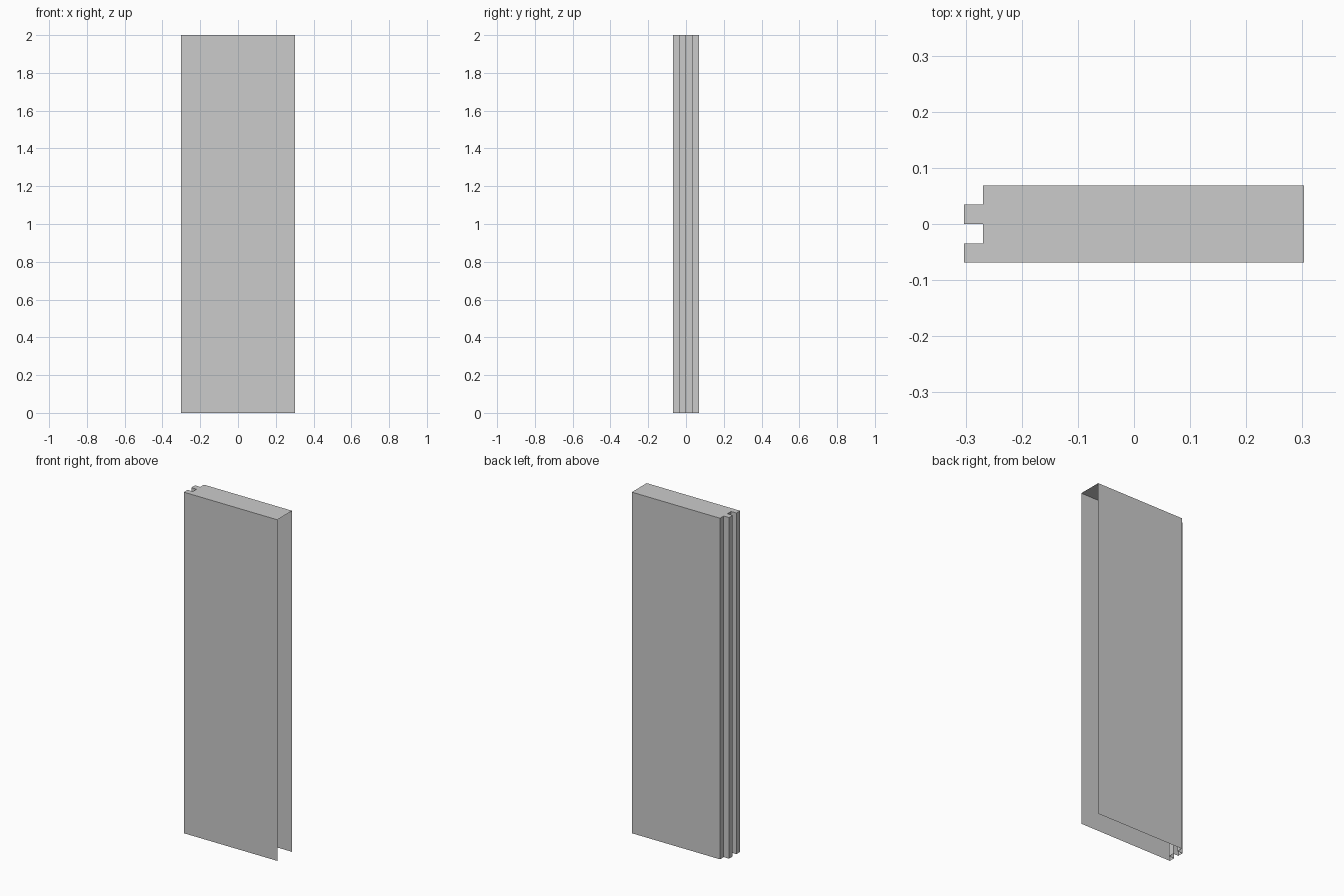
import bpy, bmesh

if "Cube" in bpy.data.objects:
    bpy.data.objects.remove(bpy.data.objects["Cube"])

X, Y, HEIGHT = 0.303, 0.069, 2.0
STEP = Y / 2        # width of each tongue and groove
INNER = X - 0.034   # depth of the grooves

# Plan outline, running from the back right corner around the grooved left end
outline = [(X, Y)]
for i in range(4):
    x = -INNER if i % 2 == 0 else -X
    outline += [(x, Y - i * STEP), (x, Y - (i + 1) * STEP)]
outline.append((X, -Y))

bm = bmesh.new()
low = [bm.verts.new((x, y, 0)) for x, y in outline]
high = [bm.verts.new((x, y, HEIGHT)) for x, y in outline]

# Thin walls; the right end and the underside stay open
for i in range(len(outline) - 1):
    bm.faces.new((low[i], low[i + 1], high[i + 1], high[i]))

# Top cap
bm.faces.new(high)

mesh = bpy.data.meshes.new("wall_panel")
bm.to_mesh(mesh)
bm.free()
panel = bpy.data.objects.new("wall_panel", mesh)
bpy.context.collection.objects.link(panel)
